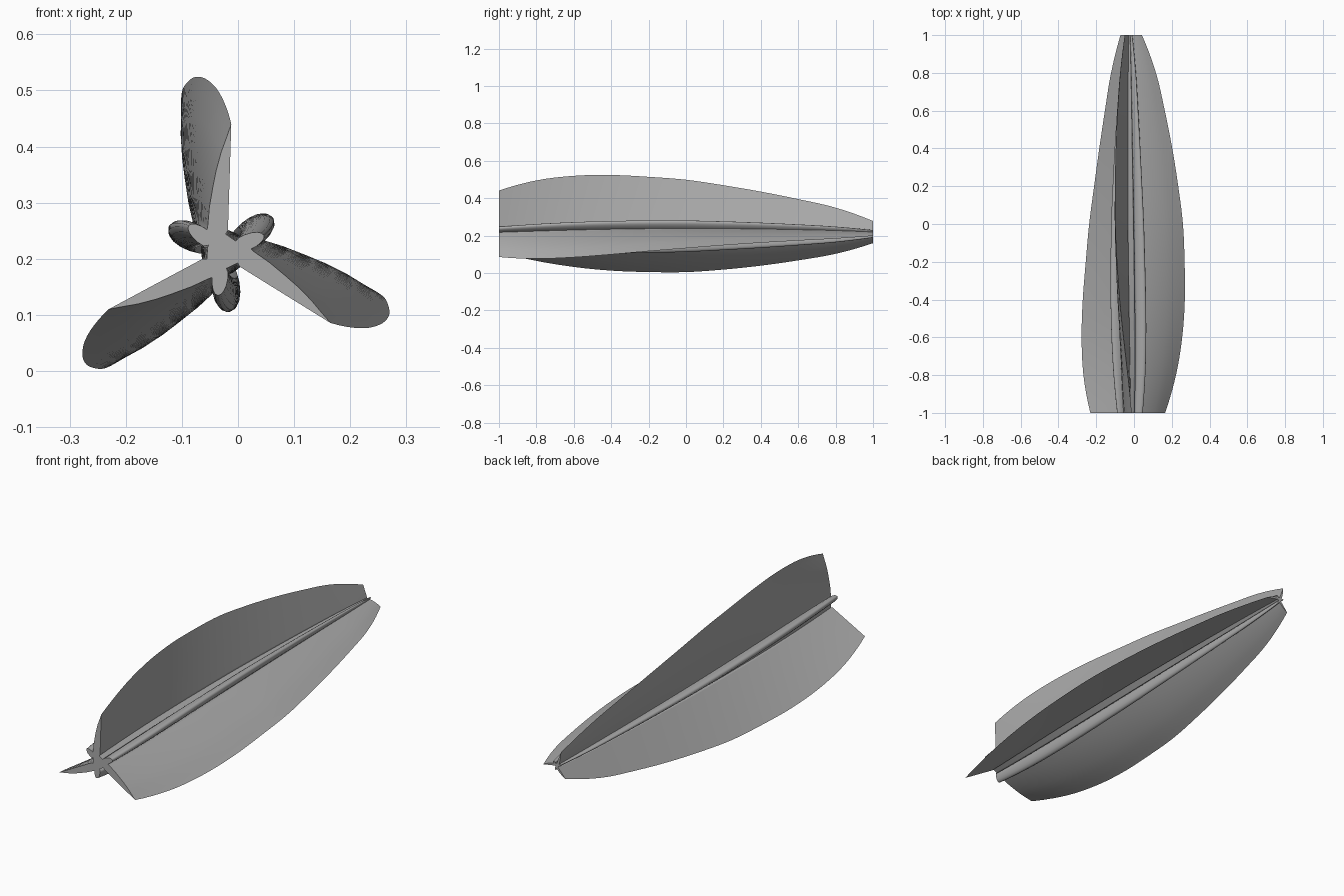
import bpy, bmesh, math
from mathutils import Vector, Matrix

cube = bpy.data.objects.get("Cube")
if cube:
    bpy.data.objects.remove(cube, do_unlink=True)

AXIS = Vector((-0.026, 0.212))     # x, z of the long axis
RINGS = 48
TWIST = 22.5                       # degrees from front to back
# Blade reach at equal steps from front to back
REACH = [0.229, 0.283, 0.309, 0.316, 0.309, 0.296,
         0.268, 0.234, 0.193, 0.145, 0.0695]


def material(name, value):
    mat = bpy.data.materials.new(name)
    mat.use_nodes = True
    color = (value, value, value, 1)
    mat.diffuse_color = color
    mat.node_tree.nodes["Principled BSDF"].inputs["Base Color"].default_value = color
    return mat


def reach(t):
    """Smooth curve through the reach values."""
    f = t * (len(REACH) - 1)
    i = min(int(f), len(REACH) - 2)
    u = f - i
    b, c = REACH[i], REACH[i + 1]
    a = REACH[i - 1] if i else 2 * b - c - 0.028
    d = REACH[i + 2] if i + 2 < len(REACH) else 2 * c - b - 0.03
    return b + 0.5 * u * (c - a + u * (2 * a - 5 * b + 4 * c - d
                                       + u * (3 * (b - c) + d - a)))


def cross_section():
    """One long blade and one short lobe, repeated three times."""
    third = [Vector(p) for p in (
        (0.004, 0.032), (0.008, 0.038), (0.011, 0.13), (0.014, 0.2285),
        (0.007, 0.208), (-0.004, 0.178), (-0.013, 0.145),
        (-0.019, 0.115), (-0.025, 0.08), (-0.028, 0.046))]
    sharp = [0, 1, 3, 9]
    lobe_turn = Matrix.Rotation(math.radians(142.5), 2)
    for k in range(11):
        a = math.radians(110 - 22 * k)
        third.append(lobe_turn @ Vector((0.046 + 0.032 * math.cos(a),
                                         0.014 * math.sin(a))))
    third.append(Vector((-0.028, 0.009)))
    sharp.append(len(third) - 1)
    points, corners = [], set()
    for k in range(3):
        turn = Matrix.Rotation(math.radians(120 * k), 2)
        corners.update(len(points) + s for s in sharp)
        points += [turn @ p for p in third]
    return points, corners


# Twisted three-bladed body, lofted along y
section, corners = cross_section()
bm = bmesh.new()
rings = []
for r in range(RINGS + 1):
    t = r / RINGS
    size = reach(t) / REACH[0]
    turn = Matrix.Rotation(math.radians(TWIST * (1 - (1 - t) ** 2.3)), 2)
    ring = []
    for p in section:
        q = AXIS + size * (turn @ p)
        ring.append(bm.verts.new((q.x, 2 * t - 1, q.y)))
    rings.append(ring)

count = len(section)
for near, far in zip(rings, rings[1:]):
    for i in range(count):
        j = (i + 1) % count
        bm.faces.new((near[i], near[j], far[j], far[i])).smooth = True
    for i in corners:
        bm.edges.get((near[i], far[i])).smooth = False

# Flat end caps
for ring in (rings[0], rings[-1]):
    cap = bm.faces.new(ring)
    for edge in cap.edges:
        edge.smooth = False
bmesh.ops.recalc_face_normals(bm, faces=bm.faces)
caps = [f for f in bm.faces if len(f.verts) > 4]
bmesh.ops.triangulate(bm, faces=caps)

mesh = bpy.data.meshes.new("twisted_blades")
bm.to_mesh(mesh)
bm.free()
mesh.materials.append(material("plain grey", 0.4))
body = bpy.data.objects.new("twisted_blades", mesh)
bpy.context.collection.objects.link(body)
